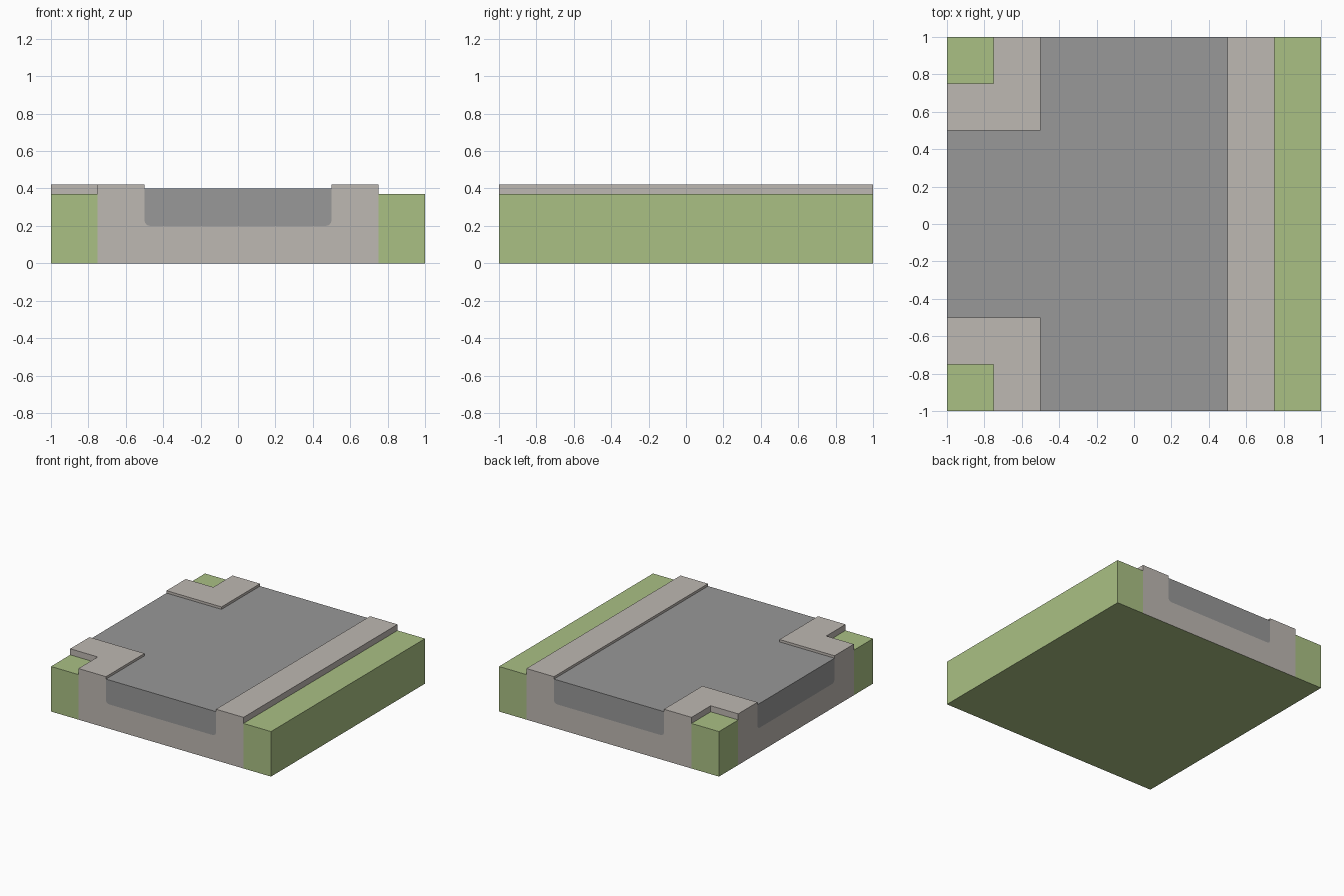
import bpy, bmesh

cube = bpy.data.objects.get("Cube")
if cube:
    bpy.data.objects.remove(cube, do_unlink=True)


def material(name, rgb):
    m = bpy.data.materials.new(name)
    m.use_nodes = True
    m.diffuse_color = (*rgb, 1)
    m.node_tree.nodes["Principled BSDF"].inputs["Base Color"].default_value = (*rgb, 1)
    return m


GRASS = material("grass green", (0.402, 0.527, 0.231))
STONE = material("pale stone", (0.515, 0.479, 0.445))
ASPHALT = material("asphalt grey", (0.314, 0.314, 0.314))


def prism(name, plan, z0, z1, mats, round_bottom=0, end=1.0):
    """Extrude a plan outline from z0 to z1; optionally round its lower side edges."""
    bm = bmesh.new()
    base = bm.faces.new([bm.verts.new((x, y, z0)) for x, y in plan])
    top = bmesh.ops.extrude_face_region(bm, geom=[base])["geom"]
    for v in top:
        if isinstance(v, bmesh.types.BMVert):
            v.co.z = z1
    bmesh.ops.recalc_face_normals(bm, faces=bm.faces)
    if round_bottom:
        # every lower edge except the open ends of the road
        def is_end(e):
            return any(all(abs(s * v.co[a] - end) < 1e-4 for v in e.verts)
                       for a in (0, 1) for s in (-1, 1))
        edges = [e for e in bm.edges
                 if all(abs(v.co.z - z0) < 1e-5 for v in e.verts) and not is_end(e)]
        bmesh.ops.bevel(bm, geom=edges, offset=round_bottom, offset_type='OFFSET',
                        segments=4, profile=0.5, affect='EDGES')
    # undersides take the last material
    for f in bm.faces:
        if f.normal.z < -0.9 and z0 == 0:
            f.material_index = len(mats) - 1
    mesh = bpy.data.meshes.new(name)
    bm.to_mesh(mesh)
    bm.free()
    for m in mats:
        mesh.materials.append(m)
    ob = bpy.data.objects.new(name, mesh)
    bpy.context.collection.objects.link(ob)
    return ob


def rect(x0, x1, y0, y1):
    return [(x0, y0), (x1, y0), (x1, y1), (x0, y1)]


def tee(stem, right, end):
    """T outline: main strip along y with a branch towards -x."""
    return [(-stem, -end), (right, -end), (right, end), (-stem, end),
            (-stem, stem), (-end, stem), (-end, -stem), (-stem, -stem)]


# Road surface, and a taller copy that cuts its bed out of the stone
road = prism("road", tee(0.5, 0.5, 1.0), 0.2, 0.4, [ASPHALT], 0.03, 1.0)
cutter = prism("road_bed_cutter", tee(0.5, 0.5, 1.1), 0.2, 0.6, [STONE], 0.03, 1.1)

# Stone base with raised kerbs
kerb = prism("stone_kerb", tee(0.75, 0.75, 1.0), 0, 0.42, [STONE, GRASS])
cut = kerb.modifiers.new("road bed", 'BOOLEAN')
cut.operation = 'DIFFERENCE'
cut.solver = 'EXACT'
cut.object = cutter
bpy.context.view_layer.update()
bpy.context.view_layer.objects.active = kerb
bpy.ops.object.modifier_apply(modifier=cut.name)
bpy.data.objects.remove(cutter, do_unlink=True)

# Lawns: one long strip and two corner patches
prism("lawn_strip", rect(0.75, 1, -1, 1), 0, 0.37, [GRASS])
prism("lawn_corner_front", rect(-1, -0.75, -1, -0.75), 0, 0.37, [GRASS])
prism("lawn_corner_back", rect(-1, -0.75, 0.75, 1), 0, 0.37, [GRASS])
